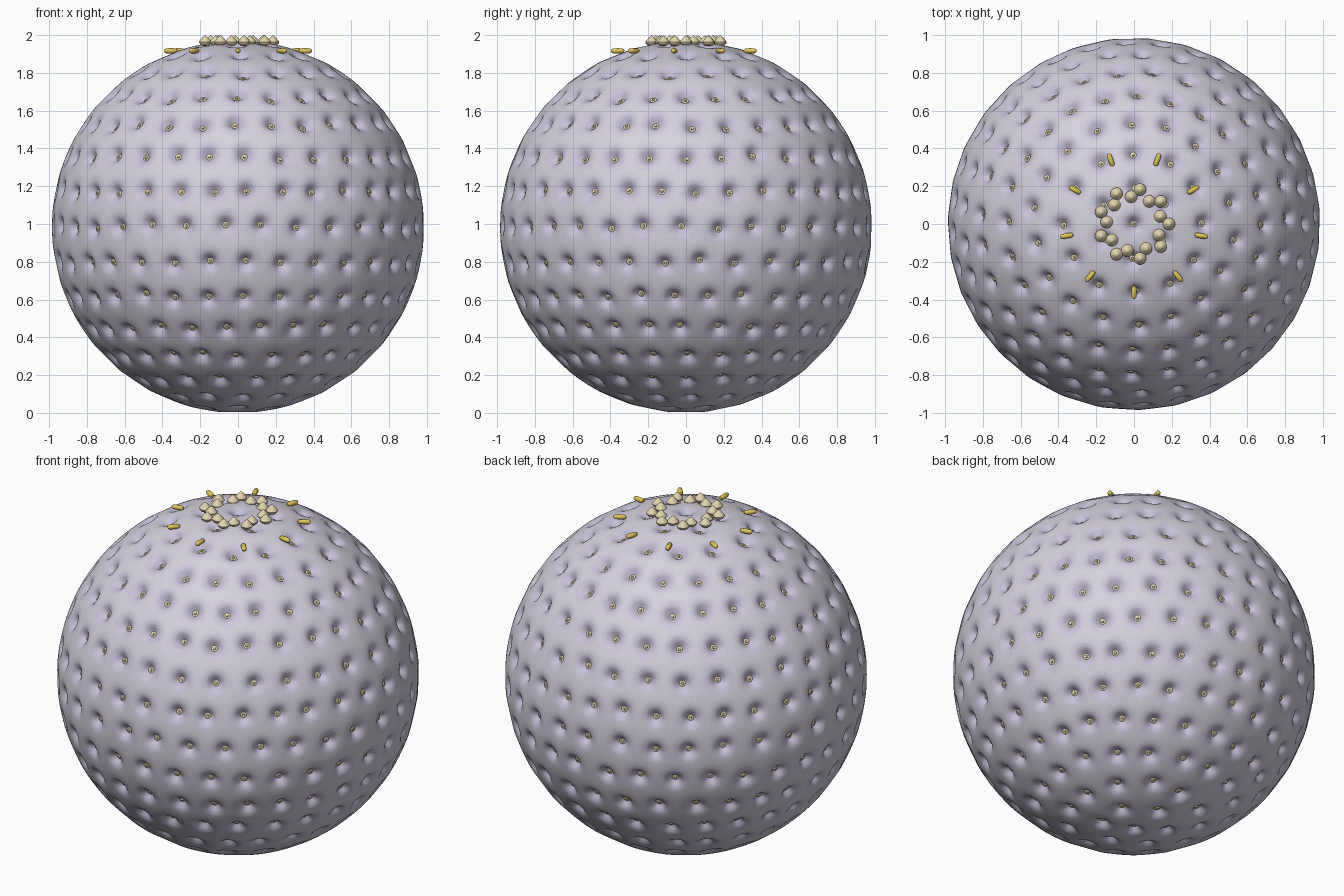
import bpy, bmesh, math, random
from mathutils import Vector, Matrix, kdtree

if "Cube" in bpy.data.objects:
    bpy.data.objects.remove(bpy.data.objects["Cube"])

random.seed(4)
R = 0.985
CENTRE = Vector((0, 0, R))


def material(name, rgb):
    m = bpy.data.materials.new(name)
    m.diffuse_color = (*rgb, 1)
    m.use_nodes = True
    m.node_tree.nodes["Principled BSDF"].inputs["Base Color"].default_value = m.diffuse_color
    return m


def finish(bm, name, mats):
    me = bpy.data.meshes.new(name)
    for f in bm.faces:
        f.smooth = True
    bm.to_mesh(me)
    bm.free()
    for m in mats:
        me.materials.append(m)
    ob = bpy.data.objects.new(name, me)
    bpy.context.collection.objects.link(ob)
    bpy.context.view_layer.objects.active = ob
    ob.select_set(True)
    bpy.ops.object.shade_smooth_by_angle(angle=math.radians(45))
    ob.select_set(False)
    return ob


def lathe(bm, profile, matrix, sides):
    """Spin (radius, height) points around local z; ends with radius 0 become poles."""
    rings = []
    for r, z in profile:
        n = sides if r > 0 else 1
        rings.append([bm.verts.new(matrix @ Vector((r * math.cos(2 * math.pi * i / sides),
                                                    r * math.sin(2 * math.pi * i / sides), z)))
                      for i in range(n)])
    for a, b in zip(rings, rings[1:]):
        for i in range(sides):
            j = (i + 1) % sides
            quad = [a[i % len(a)], a[j % len(a)], b[j % len(b)], b[i % len(b)]]
            bm.faces.new(list(dict.fromkeys(quad)))


def frame(point, axis):
    return Matrix.Translation(point) @ axis.to_track_quat('Z', 'Y').to_matrix().to_4x4()


# Pit directions: rows of latitude with a slight jitter
counts = [1, 6, 12, 18, 24, 27, 29, 32, 31, 31, 30, 27, 24, 18, 12, 6, 1]
phases = [0, 0, 0, 2, -1, -1, 3, 3, 7, 2, 2, -5, 0, 10, 5, 0, 0]
pits = []
for k, (n, phase) in enumerate(zip(counts, phases)):
    for i in range(n):
        jit = 0.013 if n > 1 else 0
        polar = math.pi * k / 16 + random.uniform(-jit, jit)
        az = math.radians(phase - 90) + 2 * math.pi * i / n
        az += random.uniform(-jit, jit) / max(math.sin(polar), 0.2)
        pits.append(Vector((math.sin(polar) * math.cos(az),
                            math.sin(polar) * math.sin(az), math.cos(polar))))
tree = kdtree.KDTree(len(pits))
for i, p in enumerate(pits):
    tree.insert(p, i)
tree.balance()

# Round body with a dimple at every pit, tinted darker towards each pit
bm = bmesh.new()
bmesh.ops.create_icosphere(bm, subdivisions=7, radius=1)
for v in bm.verts:
    n = v.co.normalized()
    d = tree.find(n)[2]
    depth = 0.045 * math.exp(-(d / 0.032) ** 2) + 0.008 * math.exp(-(d / 0.06) ** 2)
    v.co = CENTRE + n * (R - depth)
for f in bm.faces:
    d = tree.find((f.calc_center_median() - CENTRE).normalized())[2]
    f.material_index = 0 if d > 0.095 else 1 if d > 0.075 else 2 if d > 0.055 else 3
skin = [material("skin_%d" % i, c) for i, c in enumerate(
    [(0.68, 0.65, 0.73), (0.65, 0.62, 0.72), (0.61, 0.57, 0.70), (0.57, 0.53, 0.68)])]
finish(bm, "body", skin)

# Small seed with a raised tip at the bottom of each pit
bm = bmesh.new()
seed = [(0.027, -0.012), (0.025, 0.003), (0.017, 0.009), (0.008, 0.010), (0.006, 0.016), (0, 0.017)]
for p in pits:
    lathe(bm, seed, frame(CENTRE + p * (R - 0.047), p), 10)
finish(bm, "seeds", [material("seed_tan", (0.78, 0.69, 0.45))])

# Crown of pointed beads: two staggered rings of nine
bm = bmesh.new()
bead = [(0, -0.022), (0.02, -0.018), (0.031, -0.007), (0.033, 0), (0.028, 0.008), (0.014, 0.024), (0, 0.036)]
for radius, start in ((0.185, 0), (0.145, 16)):
    for i in range(9):
        a = math.radians(start + 40 * i)
        lathe(bm, bead, Matrix.Translation((radius * math.cos(a), radius * math.sin(a), 1.964)), 16)
finish(bm, "crown_beads", [material("bead_tan", (0.76, 0.66, 0.42))])

# Nine short golden stubs lying radially around the crown
bm = bmesh.new()
stub = [(0, -0.036), (0.008, -0.034), (0.013, -0.025), (0.014, 0.0), (0.013, 0.025), (0.008, 0.033), (0, 0.036)]
for i in range(9):
    a = math.radians(-90 + 40 * i)
    out = Vector((math.cos(a), math.sin(a), 0))
    lathe(bm, stub, frame(out * 0.362 + Vector((0, 0, 1.917)), out), 12)
finish(bm, "gold_stubs", [material("gold", (0.75, 0.55, 0.10))])
